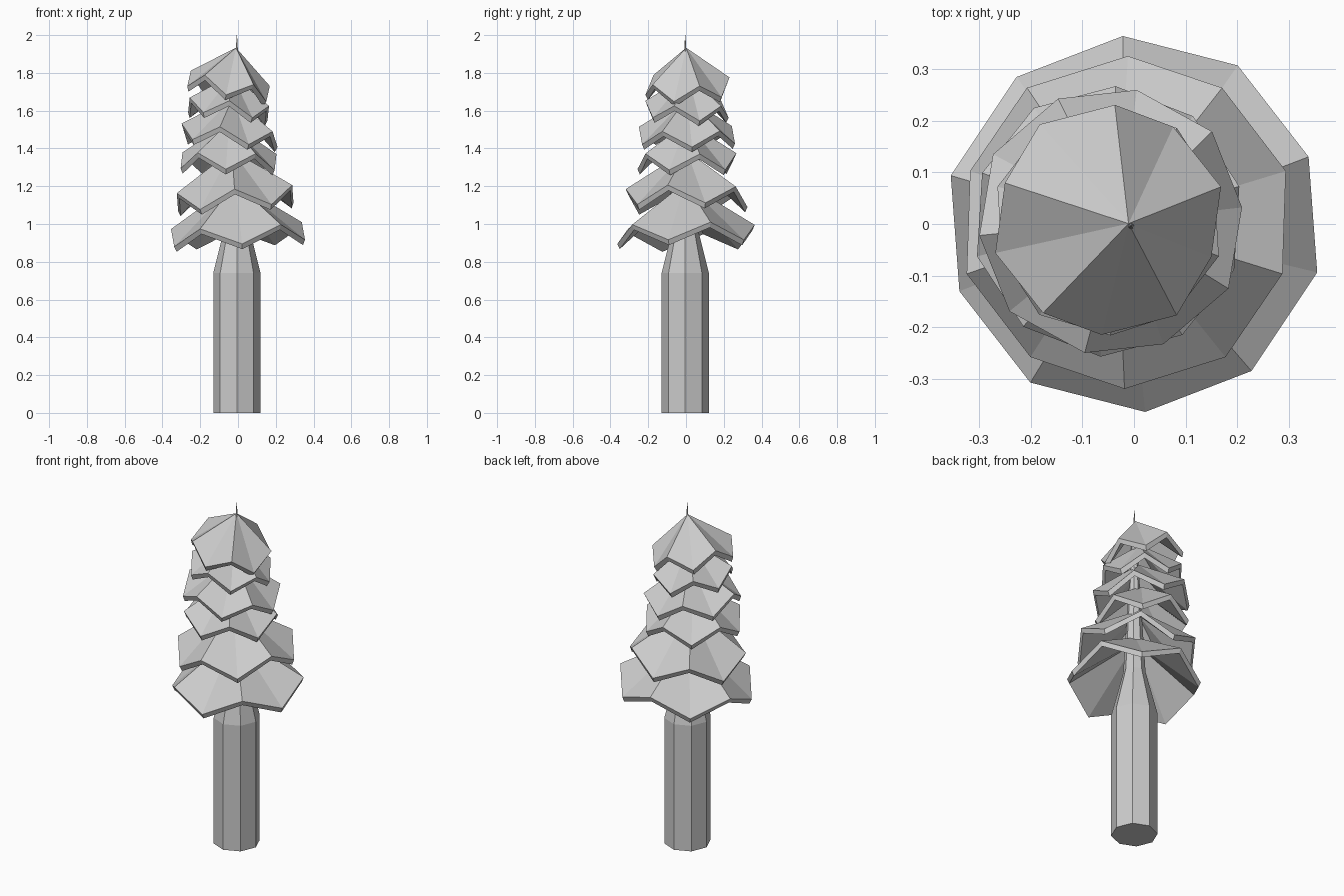
import bpy, math
from mathutils import Matrix, Vector

cube = bpy.data.objects.get("Cube")
if cube:
    bpy.data.objects.remove(cube, do_unlink=True)

grey = bpy.data.materials.new("plain_grey")
grey.use_nodes = True
colour = (0.6, 0.6, 0.6, 1)
grey.diffuse_color = colour
grey.node_tree.nodes["Principled BSDF"].inputs["Base Color"].default_value = colour


def add_mesh(name, verts, faces):
    mesh = bpy.data.meshes.new(name)
    mesh.from_pydata(verts, [], faces)
    mesh.materials.append(grey)
    obj = bpy.data.objects.new(name, mesh)
    bpy.context.collection.objects.link(obj)
    return obj


def ring(r, z, n, turn=0):
    return [Vector((r * math.cos(turn + math.tau * i / n),
                    r * math.sin(turn + math.tau * i / n), z)) for i in range(n)]


# Trunk: straight octagon, tapering to a thin spike
SIDES = 8
profile = [(0.125, 0), (0.125, 0.74), (0.06, 1.0), (0.02, 1.7), (0.005, 1.93), (0.001, 2.0)]
verts = [v + Vector((-0.006, -0.004, 0)) for r, z in profile for v in ring(r, z, SIDES)]
faces = [tuple(reversed(range(SIDES)))]
for k in range(len(profile) - 1):
    for i in range(SIDES):
        j = (i + 1) % SIDES
        a, b = k * SIDES, (k + 1) * SIDES
        faces.append((a + i, a + j, b + j, b + i))
faces.append(tuple(range(len(verts) - SIDES, len(verts))))
add_mesh("trunk", verts, faces)


# Foliage tier: zigzag-rimmed cone with a thin shell, tilted a little
def tier(name, radius, low, high, apex, low_angle, centre, tilt_x, tilt_y):
    n = 10
    thick = 0.028
    verts = []
    for inset, drop in ((0, 0), (0.012, thick)):
        rim = ring(radius - inset, 0, n, math.radians(low_angle))
        for i, v in enumerate(rim):
            v.z = (high if i % 2 else low) - drop
        verts += rim + [Vector((0, 0, apex - drop * 1.2))]
    mid = (low + high) / 2
    turn = (Matrix.Translation((centre[0], centre[1], mid))
            @ Matrix.Rotation(math.radians(tilt_y), 4, 'Y')
            @ Matrix.Rotation(math.radians(tilt_x), 4, 'X')
            @ Matrix.Translation((0, 0, -mid)))
    verts = [turn @ v for v in verts]
    faces = []
    for i in range(n):
        j = (i + 1) % n
        faces += [(i, j, n), (n + 1 + j, n + 1 + i, 2 * n + 1), (j, i, n + 1 + i, n + 1 + j)]
    add_mesh(name, verts, faces)


tier("tier_1", 0.365, 0.90, 0.99, 1.22, -87, (0, 0), 1, -3)
tier("tier_2", 0.322, 1.09, 1.185, 1.39, -54, (-0.015, 0.003), 0, -4)
tier("tier_3", 0.262, 1.29, 1.375, 1.54, -93, (-0.05, 0.005), 0, 1)
tier("tier_4", 0.26, 1.43, 1.51, 1.67, -66, (-0.045, 0.005), 0, 5)
tier("tier_5", 0.222, 1.57, 1.645, 1.79, -54, (-0.05, 0.005), -2, 6)
tier("tier_6", 0.224, 1.69, 1.77, 1.937, -91, (-0.05, 0.008), 2, 11)
